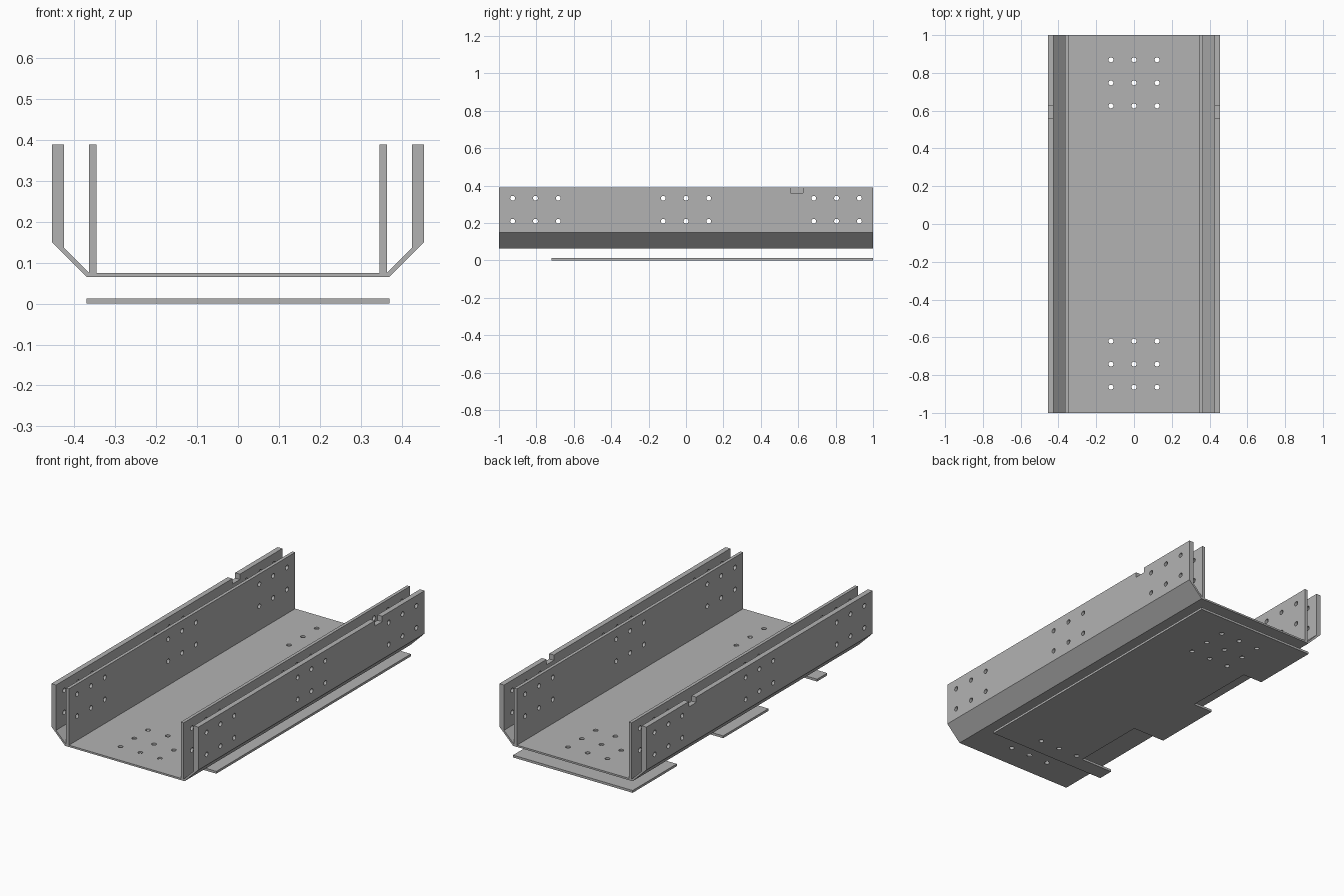
import bpy
import bmesh
from math import pi
from mathutils import Matrix, Vector

cube = bpy.data.objects.get("Cube")
if cube:
    bpy.data.objects.remove(cube, do_unlink=True)

# Single grey metal
metal = bpy.data.materials.new("grey metal")
metal.use_nodes = True
GREY = (0.45, 0.45, 0.45, 1)
metal.diffuse_color = GREY
metal.node_tree.nodes["Principled BSDF"].inputs["Base Color"].default_value = GREY

HOLE = 0.013
PITCH = 0.122


def add_object(name, bm):
    bmesh.ops.recalc_face_normals(bm, faces=bm.faces)
    mesh = bpy.data.meshes.new(name)
    bm.to_mesh(mesh)
    bm.free()
    mesh.materials.append(metal)
    obj = bpy.data.objects.new(name, mesh)
    bpy.context.collection.objects.link(obj)
    return obj


def extrude(name, points, offset):
    bm = bmesh.new()
    face = bm.faces.new([bm.verts.new(p) for p in points])
    moved = bmesh.ops.extrude_face_region(bm, geom=[face])["geom"]
    verts = [v for v in moved if isinstance(v, bmesh.types.BMVert)]
    bmesh.ops.translate(bm, vec=Vector(offset), verts=verts)
    return add_object(name, bm)


def drill(bm, centre, depth, sideways=False):
    turn = Matrix.Rotation(pi / 2, 4, 'Y') if sideways else Matrix()
    bmesh.ops.create_cone(bm, cap_ends=True, segments=16, radius1=HOLE,
                          radius2=HOLE, depth=depth,
                          matrix=Matrix.Translation(centre) @ turn)


def cut(obj, bm):
    cutter = add_object("cutter", bm)
    cutter.hide_render = True
    mod = obj.modifiers.new("cut", 'BOOLEAN')
    mod.operation = 'DIFFERENCE'
    mod.solver = 'EXACT'
    mod.object = cutter
    bpy.context.view_layer.update()
    result = bpy.data.meshes.new_from_object(
        obj.evaluated_get(bpy.context.evaluated_depsgraph_get()))
    obj.modifiers.clear()
    obj.data = result
    bpy.data.objects.remove(cutter, do_unlink=True)


# Double-walled channel: half section mirrored, then extruded along y
half = [(0.37, 0.065), (0.455, 0.15), (0.455, 0.39), (0.426, 0.39),
        (0.426, 0.137), (0.364, 0.075), (0.364, 0.39), (0.346, 0.39),
        (0.346, 0.075)]
section = half + [(-x, z) for x, z in reversed(half)]
channel = extrude("double_walled_channel", [(x, -1, z) for x, z in section], (0, 2, 0))

# Bolt holes in floor and walls, and a small notch in each outer wall
bm = bmesh.new()
for step in (-1, 0, 1):
    for end in (-0.742, 0.747):
        for col in (-1, 0, 1):
            drill(bm, (col * PITCH, end + step * PITCH, 0.07), 0.04)
    for group in (-0.805, 0, 0.805):
        for z in (0.21, 0.333):
            for side in (-1, 1):
                for x, depth in ((0.355, 0.04), (0.44, 0.06)):
                    drill(bm, (side * x, group + step * PITCH, z), depth, True)
for side in (-1, 1):
    place = Matrix.Translation((side * 0.44, 0.592, 0.39))
    bmesh.ops.create_cube(bm, size=1, matrix=place @ Matrix.Diagonal((0.06, 0.065, 0.06, 1)))
cut(channel, bm)

# Separate base plate with two cut-outs along one edge
outline = [(0.37, -0.72), (0.37, 1), (-0.37, 1), (-0.37, 0.61), (-0.25, 0.61),
           (-0.25, 0.2), (-0.37, 0.2), (-0.37, -0.2), (-0.17, -0.2),
           (-0.17, -0.63), (-0.37, -0.63), (-0.37, -0.72)]
plate = extrude("base_plate", [(x, y, 0) for x, y in outline], (0, 0, 0.013))

bm = bmesh.new()
for y in (0.747 - PITCH, 0.747, 0.747 + PITCH, -0.742 + PITCH):
    for col in (-1, 0, 1):
        drill(bm, (col * PITCH, y, 0.006), 0.04)
cut(plate, bm)
